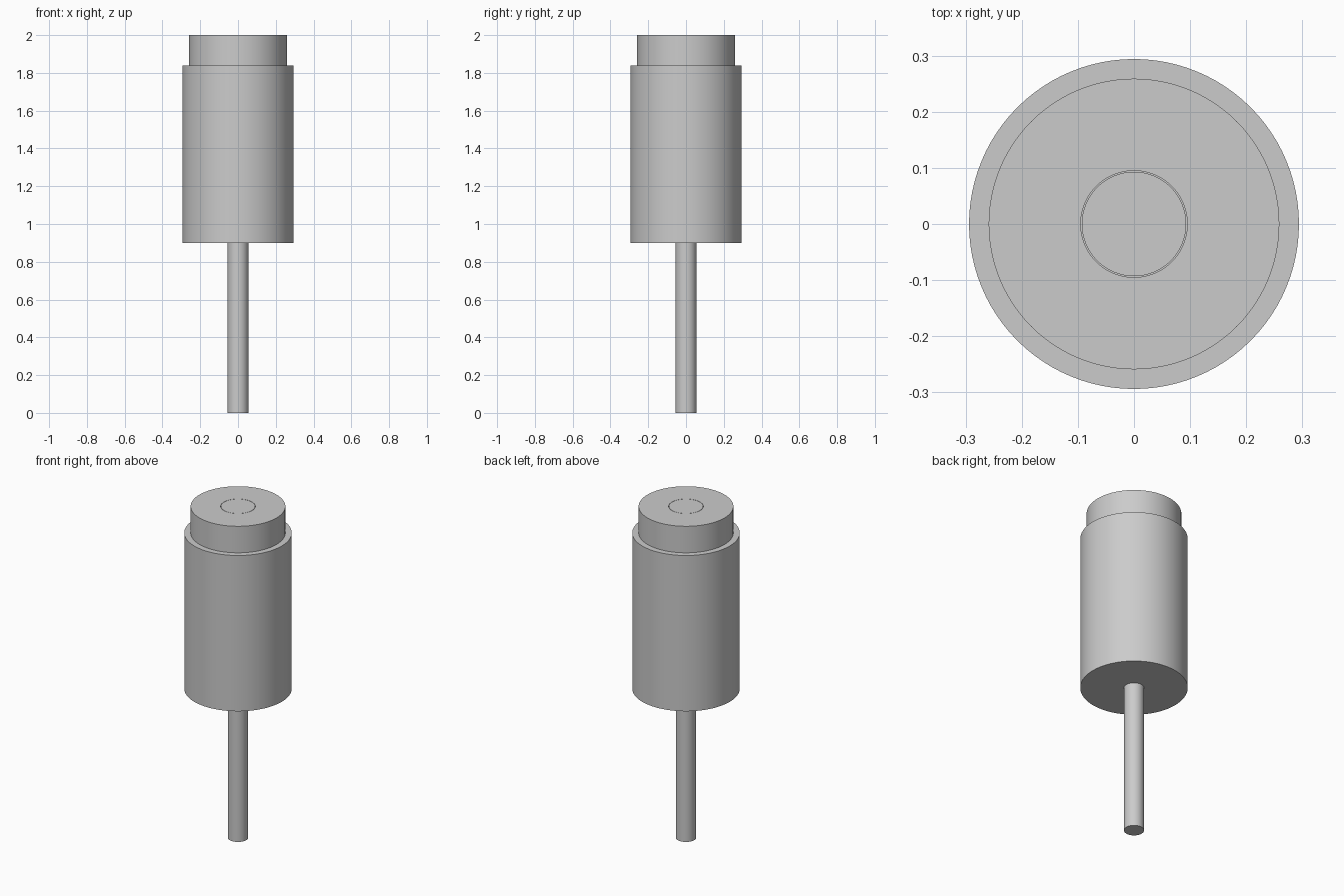
import bpy
import bmesh
import math

SEGMENTS = 96

cube = bpy.data.objects.get("Cube")
if cube:
    bpy.data.objects.remove(cube, do_unlink=True)

grey = bpy.data.materials.new("plain_grey")
grey.use_nodes = True
colour = (0.6, 0.6, 0.6, 1)
grey.diffuse_color = colour
grey.node_tree.nodes["Principled BSDF"].inputs["Base Color"].default_value = colour


def lathe(name, profile):
    """Revolve a (radius, height) profile around the z axis."""
    bm = bmesh.new()
    verts = [bm.verts.new((r, 0, z)) for r, z in profile]
    edges = [bm.edges.new(pair) for pair in zip(verts, verts[1:])]
    bmesh.ops.spin(bm, geom=verts + edges, cent=(0, 0, 0), axis=(0, 0, 1),
                   angle=math.tau, steps=SEGMENTS)
    bmesh.ops.remove_doubles(bm, verts=bm.verts, dist=0.0001)
    bmesh.ops.recalc_face_normals(bm, faces=bm.faces)
    mesh = bpy.data.meshes.new(name)
    bm.to_mesh(mesh)
    bm.free()
    mesh.materials.append(grey)
    obj = bpy.data.objects.new(name, mesh)
    bpy.context.collection.objects.link(obj)
    bpy.ops.object.select_all(action="DESELECT")
    obj.select_set(True)
    bpy.context.view_layer.objects.active = obj
    bpy.ops.object.shade_smooth_by_angle(angle=math.radians(30))
    return obj


def cylinder(name, radius, bottom, top):
    return lathe(name, [(0, bottom), (radius, bottom), (radius, top), (0, top)])


# Thin rod below the housing
cylinder("stem", 0.055, 0, 0.9)

# Main housing
cylinder("body", 0.294, 0.9, 1.84)

# Stepped top with a bore for the plug
lathe("cap", [(0, 1.84), (0.259, 1.84), (0.259, 2), (0.095, 2),
              (0.095, 1.9), (0, 1.9)])

# Flush plug, leaving a hairline gap in the bore
cylinder("plug", 0.093, 1.9, 2)
